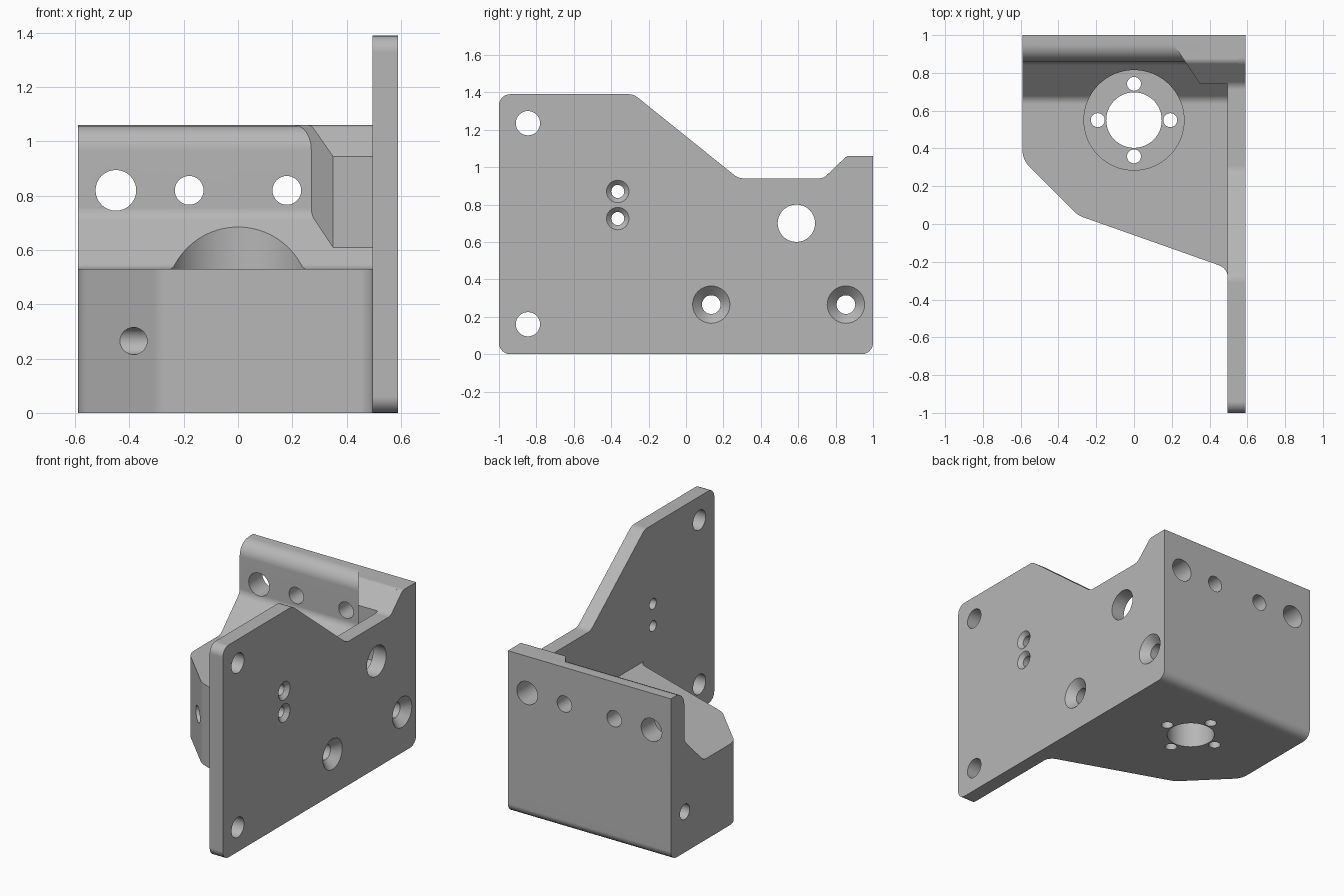
import bpy, bmesh, math
from mathutils import Matrix, Vector

cube = bpy.data.objects.get("Cube")
if cube:
    bpy.data.objects.remove(cube, do_unlink=True)

metal = bpy.data.materials.new("grey metal")
metal.use_nodes = True
metal.diffuse_color = (0.47, 0.47, 0.47, 1)
metal.node_tree.nodes["Principled BSDF"].inputs["Base Color"].default_value = (0.47, 0.47, 0.47, 1)


def make_object(name, bm):
    bmesh.ops.recalc_face_normals(bm, faces=bm.faces)
    mesh = bpy.data.meshes.new(name)
    bm.to_mesh(mesh)
    bm.free()
    mesh.materials.append(metal)
    obj = bpy.data.objects.new(name, mesh)
    bpy.context.collection.objects.link(obj)
    return obj


def rounded(corners, steps=6):
    """Outline from (u, v, radius) corners; each radius becomes a tangent arc."""
    outline = []
    for i, (u, v, r) in enumerate(corners):
        p = Vector((u, v))
        if r == 0:
            outline.append(p)
            continue
        a = (Vector(corners[i - 1][:2]) - p).normalized()
        b = (Vector(corners[(i + 1) % len(corners)][:2]) - p).normalized()
        half = a.angle(b) / 2
        centre = p + (a + b).normalized() * (r / math.sin(half))
        start = p + a * (r / math.tan(half)) - centre
        end = p + b * (r / math.tan(half)) - centre
        sweep = start.angle(end)
        for k in range(steps + 1):
            t = k / steps
            outline.append(centre + (start * math.sin((1 - t) * sweep)
                                     + end * math.sin(t * sweep)) / math.sin(sweep))
    return outline


def prism(name, corners, axis, low, high):
    """Extrude an outline: (x, y) along Z, or (y, z) along X."""
    bm = bmesh.new()
    place = (lambda p, h: (h, p.x, p.y)) if axis == "X" else (lambda p, h: (p.x, p.y, h))
    face = bm.faces.new([bm.verts.new(place(p, low)) for p in rounded(corners)])
    new = bmesh.ops.extrude_face_region(bm, geom=[face])["geom"]
    move = Vector(place(Vector((0, 0)), high - low))
    bmesh.ops.translate(bm, vec=move, verts=[g for g in new if isinstance(g, bmesh.types.BMVert)])
    return make_object(name, bm)


def rod(axis, start, length, r1, r2=None, sides=32):
    """Cylinder or cone running from start along the positive axis."""
    turn = {"X": Matrix.Rotation(math.pi / 2, 4, "Y"),
            "Y": Matrix.Rotation(-math.pi / 2, 4, "X"),
            "Z": Matrix.Identity(4)}[axis]
    matrix = Matrix.Translation(start) @ turn @ Matrix.Translation((0, 0, length / 2))
    bm = bmesh.new()
    bmesh.ops.create_cone(bm, cap_ends=True, segments=sides, radius1=r1,
                          radius2=r1 if r2 is None else r2, depth=length, matrix=matrix)
    return make_object("cutter", bm)


def combine(target, tool, operation):
    mod = target.modifiers.new("combine", "BOOLEAN")
    mod.operation, mod.solver, mod.object = operation, "EXACT", tool
    bpy.context.view_layer.objects.active = target
    bpy.ops.object.modifier_apply(modifier=mod.name)
    bpy.data.objects.remove(tool, do_unlink=True)


# Side plate
bracket = prism("motor_bracket", [
    (-1, 0, .06), (1, 0, .06), (1, 1.06, 0), (.86, 1.06, .05), (.735, .94, .06),
    (.28, .94, .08), (-.28, 1.39, .08), (-1, 1.39, .06)], "X", .495, .59)

# Back wall with sloped foot and rounded top edge
wall = prism("back_wall", [
    (.6, 0, 0), (1, 0, .06), (1, 1.06, 0), (.86, 1.06, .09),
    (.86, .73, .06), (.66, .53, .06), (.6, .53, 0)], "X", -.59, .55)
combine(bracket, wall, "UNION")

# Base block
base = prism("base_block", [
    (.55, .7, 0), (-.59, .7, 0), (-.59, .34, .12), (-.295, .045, .12),
    (.497, -.235, .07), (.497, -.4, 0), (.55, -.4, 0)], "Z", 0, .53)
combine(bracket, base, "UNION")

# Thickened wall corner, with its free end slanted back
corner = prism("wall_corner", [
    (.95, .5, 0), (.74, .5, 0), (.74, .945, 0), (.86, 1.06, .04), (.95, 1.06, 0)], "X", .27, .55)
for v in corner.data.vertices:
    if v.co.x < .4:
        v.co.x = .27 + (.86 - v.co.y) * .67
combine(bracket, corner, "UNION")

# Motor pocket, shaft hole and its four screw holes
cutters = [rod("Z", (0, .55, .19), 1, .265, sides=64),
           rod("Z", (0, .55, -.1), 1, .147, sides=48)]
for dx, dy in ((1, 0), (-1, 0), (0, 1), (0, -1)):
    cutters.append(rod("Z", (dx * .192, .55 + dy * .192, -.1), .6, .037, sides=24))

# Plain plate holes
for y, z, r in ((-.845, 1.235, .065), (-.845, .16, .065), (.59, .7, .1)):
    cutters.append(rod("X", (.4, y, z), .3, r))

# Countersunk holes; the two lower ones run through the whole base
for y, z, r, start in ((-.365, .87, .035, .4), (-.365, .725, .035, .4),
                       (.135, .265, .05, -.8), (.855, .265, .05, -.8)):
    wide = .1 if r == .05 else .06
    sink = wide - r
    cutters.append(rod("X", (start, y, z), .7 - start, r))
    cutters.append(rod("X", (.59 - sink, y, z), sink + .01, r, wide + .01))

# Back wall holes, the one in the thick corner is blind
for x, y, r in ((-.45, .7, .075), (-.18, .7, .053), (.18, .7, .053), (.45, .79, .075)):
    cutters.append(rod("Y", (x, y, .82), 1.1 - y, r))

for cutter in cutters:
    combine(bracket, cutter, "DIFFERENCE")

# Smooth fillets and holes, flat faces kept flat
bpy.ops.object.select_all(action="DESELECT")
bracket.select_set(True)
bpy.context.view_layer.objects.active = bracket
bpy.ops.object.shade_smooth_by_angle(angle=math.radians(30))
weighted = bracket.modifiers.new("weighted normals", "WEIGHTED_NORMAL")
weighted.keep_sharp = True
